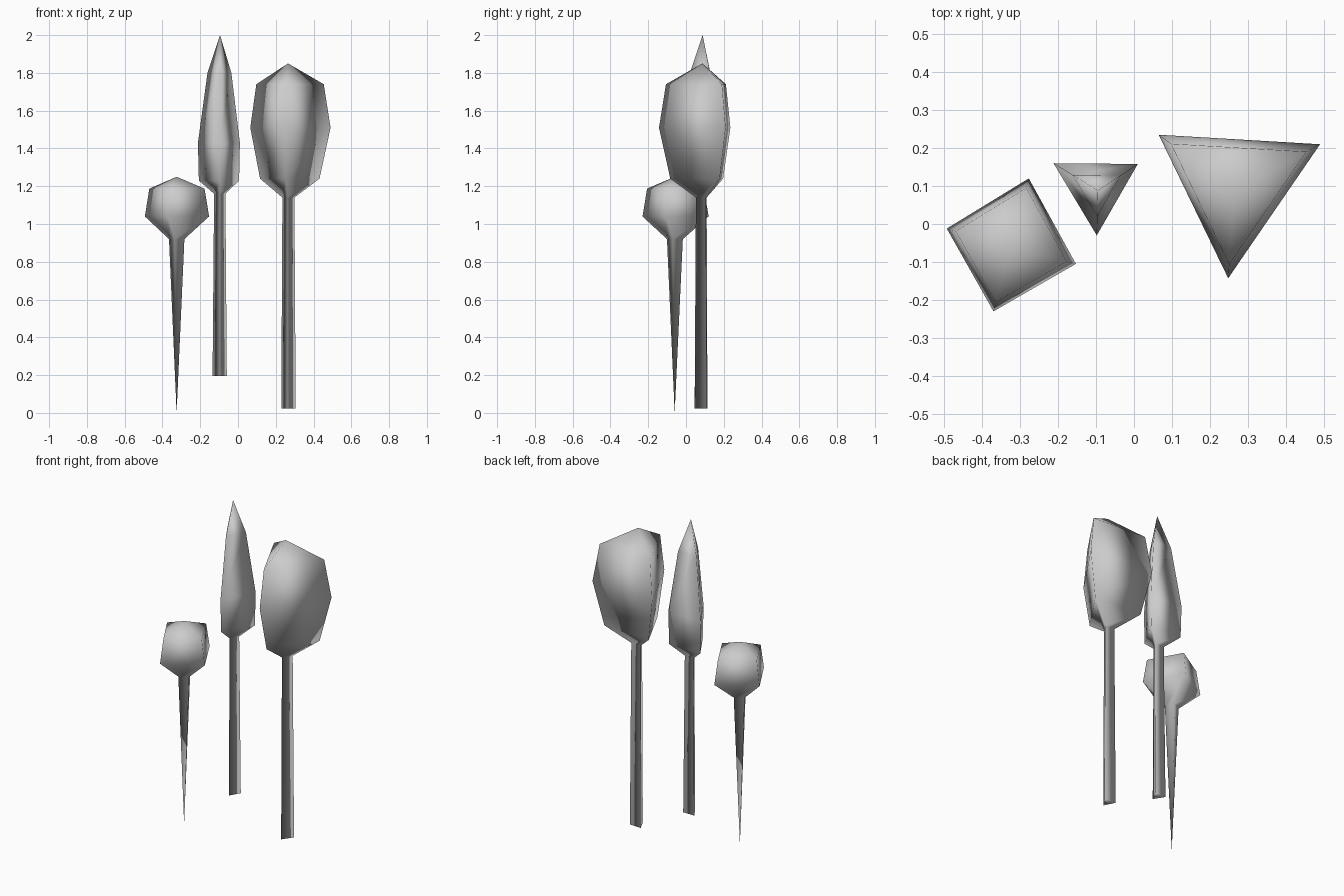
import bpy, bmesh

if "Cube" in bpy.data.objects:
    bpy.data.objects.remove(bpy.data.objects["Cube"])


def make_tree(name, axis, corners, rings, cap_bottom=True):
    """Loft a polygonal outline upwards: rings are (z, scale); scale 0 is a point."""
    bm = bmesh.new()
    loops = []
    for z, s in rings:
        if s == 0:
            loops.append([bm.verts.new((axis[0], axis[1], z))])
        else:
            loops.append([bm.verts.new((axis[0] + (x - axis[0]) * s,
                                        axis[1] + (y - axis[1]) * s, z))
                          for x, y in corners])
    n = len(corners)
    for a, b in zip(loops, loops[1:]):
        for i in range(n):
            j = (i + 1) % n
            quad = [a[i % len(a)], a[j % len(a)], b[j % len(b)], b[i % len(b)]]
            bm.faces.new(list(dict.fromkeys(quad)))
    if cap_bottom:
        bm.faces.new(loops[0][::-1])
    bmesh.ops.recalc_face_normals(bm, faces=bm.faces)
    for f in bm.faces:
        f.smooth = True
    mesh = bpy.data.meshes.new(name)
    bm.to_mesh(mesh)
    bm.free()
    obj = bpy.data.objects.new(name, mesh)
    bpy.context.collection.objects.link(obj)
    return obj


# Small square tree whose trunk tapers to a point
make_tree("small_square_tree", (-0.325, -0.06),
          [(-0.493, -0.012), (-0.37, -0.23), (-0.153, -0.105), (-0.277, 0.12)],
          [(0.0, 0), (0.92, 0.24), (1.04, 1.0), (1.187, 0.86), (1.25, 0)],
          cap_bottom=False)

# Tall slender triangular tree
make_tree("tall_slender_tree", (-0.095, 0.088),
          [(-0.212, 0.16), (-0.098, -0.03), (0.01, 0.158)],
          [(0.195, 0.34), (1.16, 0.27), (1.23, 0.96), (1.43, 1.0),
           (1.8, 0.57), (2.0, 0)])

# Broad triangular tree
make_tree("broad_tree", (0.265, 0.087),
          [(0.065, 0.235), (0.248, -0.143), (0.49, 0.21)],
          [(0.022, 0.18), (1.14, 0.15), (1.24, 0.74), (1.51, 1.0),
           (1.74, 0.84), (1.85, 0)])
